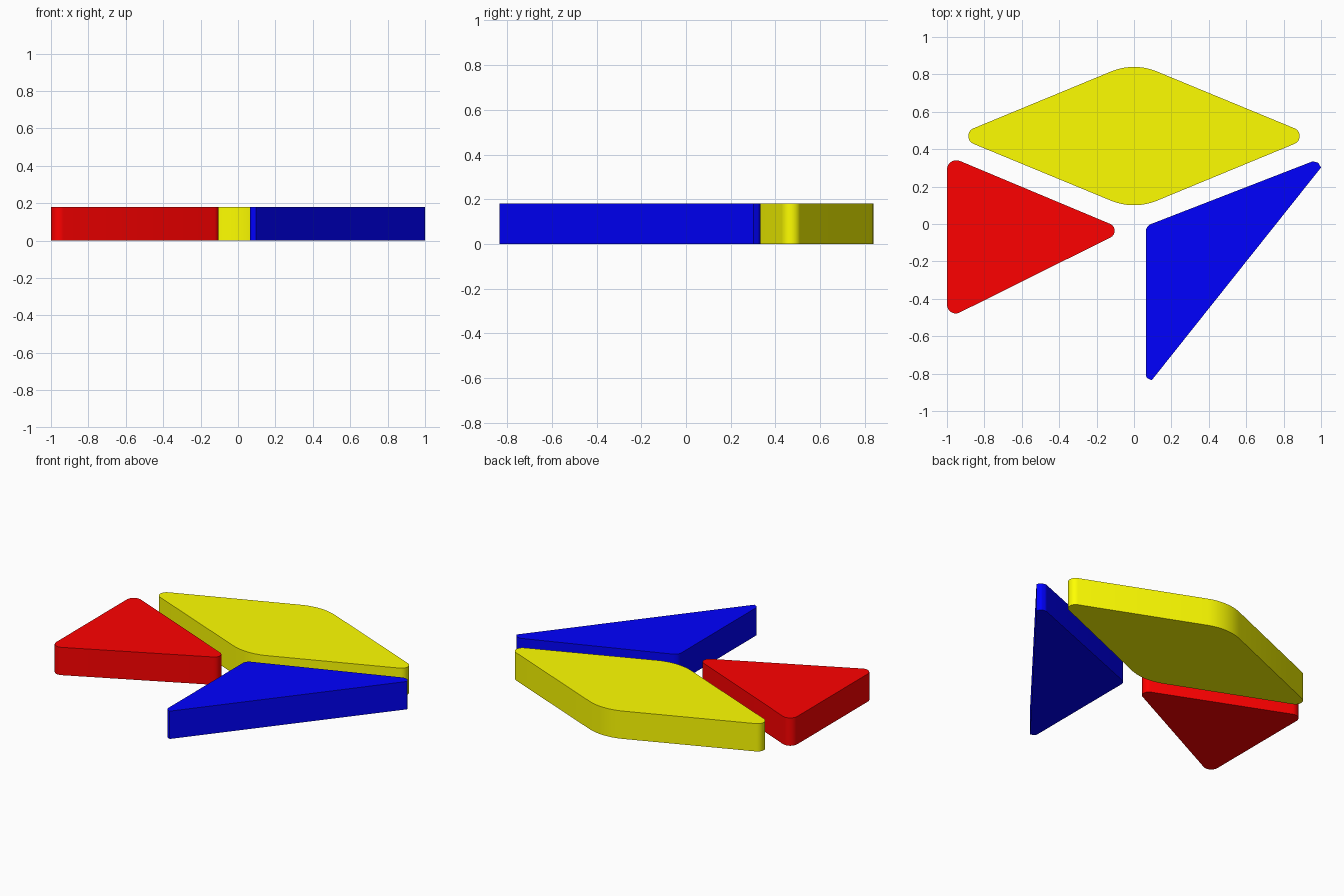
import bpy, bmesh, math
from mathutils import Vector

if "Cube" in bpy.data.objects:
    bpy.data.objects.remove(bpy.data.objects["Cube"])

HEIGHT = 0.18


def rounded_outline(corners, steps=10):
    """Corners are (x, y, radius), counter-clockwise; radius 0 stays sharp."""
    pts = []
    n = len(corners)
    for i, (x, y, r) in enumerate(corners):
        p = Vector((x, y))
        if r == 0:
            pts.append(p)
            continue
        a = (Vector(corners[i - 1][:2]) - p).normalized()
        b = (Vector(corners[(i + 1) % n][:2]) - p).normalized()
        half = a.angle(b) / 2
        centre = p + (a + b).normalized() * (r / math.sin(half))
        start = p + a * (r / math.tan(half)) - centre
        turn = math.pi - 2 * half
        for k in range(steps + 1):
            t = turn * k / steps
            c, s = math.cos(t), math.sin(t)
            pts.append(centre + Vector((start.x * c - start.y * s,
                                        start.x * s + start.y * c)))
    return pts


def make_tile(name, corners, colour):
    bm = bmesh.new()
    base = bm.faces.new([bm.verts.new((p.x, p.y, 0)) for p in rounded_outline(corners)])
    top = bmesh.ops.extrude_face_region(bm, geom=[base], use_keep_orig=True)
    verts = [v for v in top["geom"] if isinstance(v, bmesh.types.BMVert)]
    bmesh.ops.translate(bm, verts=verts, vec=(0, 0, HEIGHT))
    bmesh.ops.recalc_face_normals(bm, faces=bm.faces)
    mesh = bpy.data.meshes.new(name)
    bm.to_mesh(mesh)
    bm.free()
    obj = bpy.data.objects.new(name, mesh)
    bpy.context.collection.objects.link(obj)
    mat = bpy.data.materials.new(name + "_colour")
    mat.diffuse_color = (*colour, 1)
    mat.use_nodes = True
    mat.node_tree.nodes["Principled BSDF"].inputs["Base Color"].default_value = mat.diffuse_color
    mesh.materials.append(mat)
    bpy.ops.object.select_all(action='DESELECT')
    obj.select_set(True)
    bpy.context.view_layer.objects.active = obj
    bpy.ops.object.shade_smooth_by_angle(angle=math.radians(30))


# Wide rounded rhombus at the back
make_tile("yellow_rhombus", [(0.959, 0.47, 0.045), (0, 0.866, 0.32),
                             (-0.959, 0.47, 0.045), (0, 0.074, 0.32)], (1, 1, 0))

# Rounded triangle on the left
make_tile("red_triangle", [(-1, 0.366, 0.05), (-1, -0.507, 0.047),
                           (-0.047, -0.033, 0.04)], (1, 0, 0))

# Slanted triangle on the right, with clipped ends on its long edge
make_tile("blue_triangle", [(0.063, -0.011, 0.045), (0.063, -0.822, 0.025),
                            (0.095, -0.835, 0), (1.0, 0.302, 0),
                            (0.985, 0.328, 0.02), (0.955, 0.335, 0.03)], (0, 0, 1))
